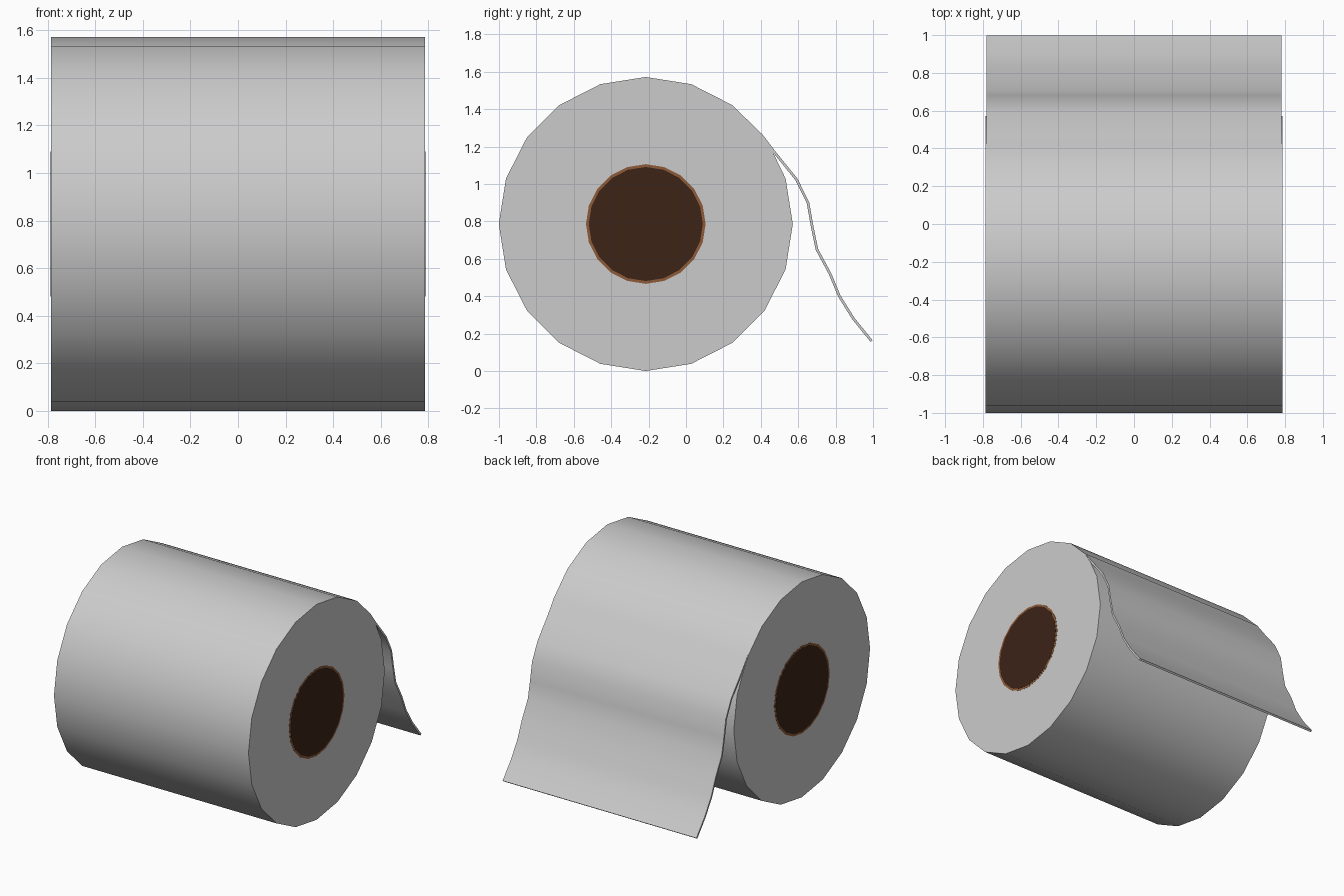
import bpy, bmesh, math
from mathutils import Vector

if "Cube" in bpy.data.objects:
    bpy.data.objects.remove(bpy.data.objects["Cube"])

CY, CZ, R, HALF = -0.215, 0.786, 0.786, 0.785


def ring(radius, n=20):
    return [(CY + radius * math.cos(2 * math.pi * i / n),
             CZ + radius * math.sin(2 * math.pi * i / n)) for i in range(n)]


def prism(name, profile, half, color=None):
    """Extrude a (y, z) outline along x, symmetric about x = 0."""
    bm = bmesh.new()
    face = bm.faces.new([bm.verts.new((-half, y, z)) for y, z in profile])
    ext = bmesh.ops.extrude_face_region(bm, geom=[face], use_keep_orig=True)
    verts = [g for g in ext["geom"] if isinstance(g, bmesh.types.BMVert)]
    bmesh.ops.translate(bm, verts=verts, vec=(2 * half, 0, 0))
    bmesh.ops.recalc_face_normals(bm, faces=bm.faces)
    mesh = bpy.data.meshes.new(name)
    bm.to_mesh(mesh)
    bm.free()
    obj = bpy.data.objects.new(name, mesh)
    bpy.context.collection.objects.link(obj)
    if color:
        mat = bpy.data.materials.new(name + "_material")
        mat.diffuse_color = (*color, 1)
        mat.use_nodes = True
        mat.node_tree.nodes["Principled BSDF"].inputs["Base Color"].default_value = mat.diffuse_color
        mesh.materials.append(mat)
    bpy.ops.object.select_all(action='DESELECT')
    obj.select_set(True)
    bpy.context.view_layer.objects.active = obj
    bpy.ops.object.shade_smooth_by_angle(angle=math.radians(50))
    return obj


# Paper roll: 20 sides, with one corner split where the loose sheet leaves
outline = ring(R)
outline[2:3] = [(0.462, 1.175), (0.405, 1.268)]
prism("paper_roll", outline, HALF)

# Cardboard core rim and dark core opening, level with the ends
prism("cardboard_core", ring(0.32), HALF + 0.001, (0.27, 0.105, 0.04))
prism("core_opening", ring(0.305), HALF + 0.002, (0.045, 0.017, 0.008))

# Loose sheet: thin band along a wavy path
path = [Vector(p) for p in [(0.40, 1.265), (0.475, 1.167), (0.59, 1.025),
        (0.652, 0.90), (0.675, 0.77), (0.70, 0.65), (0.77, 0.52),
        (0.82, 0.40), (0.895, 0.28), (0.992, 0.16)]]
left, right = [], []
for i, p in enumerate(path):
    t = (path[min(i + 1, len(path) - 1)] - path[max(i - 1, 0)]).normalized()
    n = Vector((-t.y, t.x)) * 0.007
    left.append(p + n)
    right.append(p - n)
prism("loose_sheet", left + right[::-1], HALF - 0.003)
